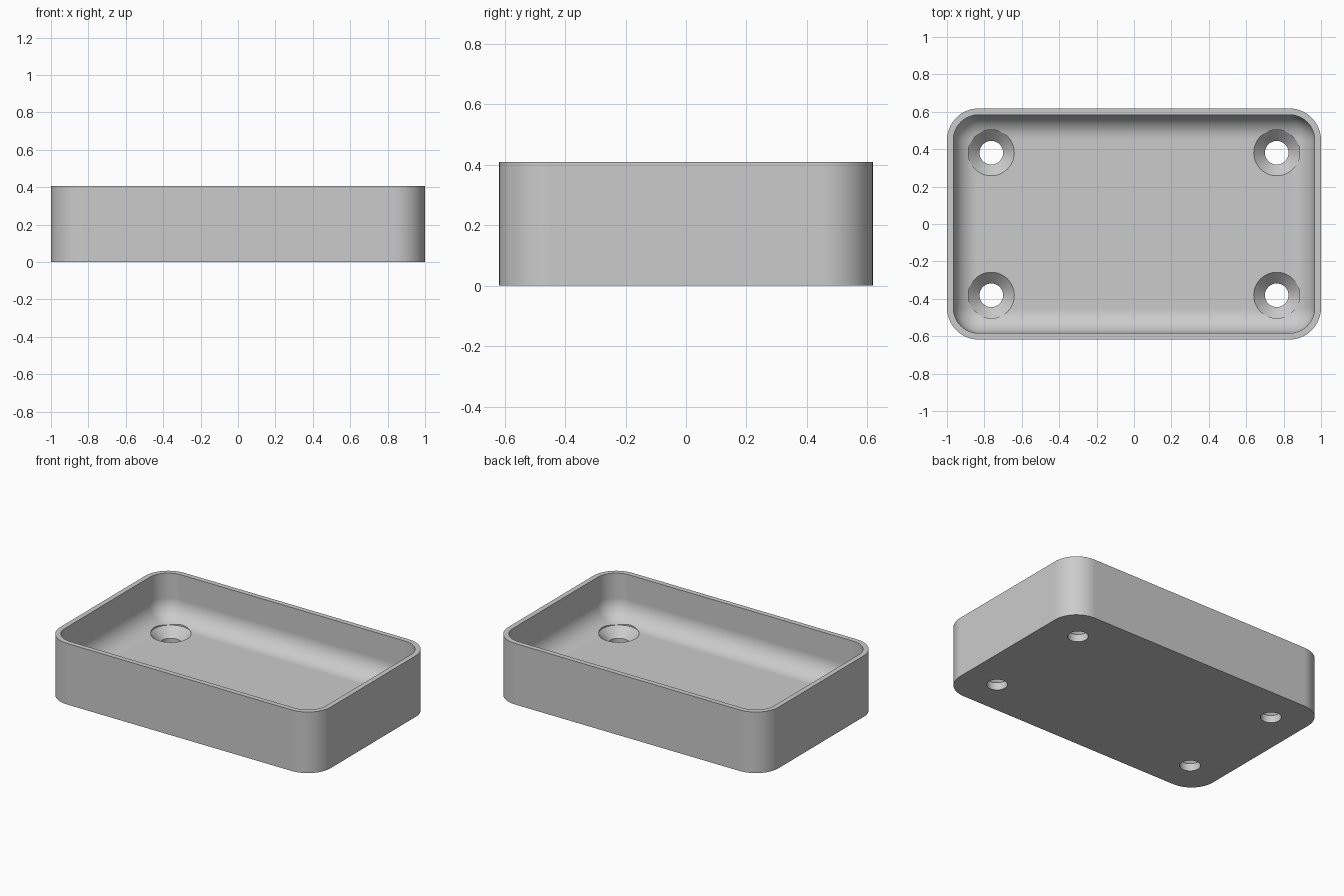
import bpy, bmesh
from math import sin, cos, pi

cube = bpy.data.objects.get("Cube")
if cube:
    bpy.data.objects.remove(cube, do_unlink=True)

HALF_X, HALF_Y, HEIGHT = 1.0, 0.618, 0.408
CORNER, WALL, FILLET, FLOOR = 0.17, 0.034, 0.13, 0.11
HOLE_X, HOLE_Y, HOLE_R, SINK_R = 0.763, 0.381, 0.063, 0.123
STEPS = 16

grey = bpy.data.materials.new("plain grey")
grey.use_nodes = True
grey.diffuse_color = (0.6, 0.6, 0.6, 1)
grey.node_tree.nodes["Principled BSDF"].inputs["Base Color"].default_value = grey.diffuse_color


def rounded_rect(inset, z):
    """Rounded rectangle, inset evenly from the outer outline."""
    r = CORNER - inset
    points = []
    for quarter, (sx, sy) in enumerate([(1, 1), (-1, 1), (-1, -1), (1, -1)]):
        for i in range(STEPS + 1):
            a = (quarter + i / STEPS) * pi / 2
            points.append((sx * (HALF_X - CORNER) + r * cos(a),
                           sy * (HALF_Y - CORNER) + r * sin(a), z))
    return points


def circle(x, y, r, z, sides=64):
    return [(x + r * cos(2 * pi * i / sides), y + r * sin(2 * pi * i / sides), z)
            for i in range(sides)]


def loft(bm, loops):
    """Skin a stack of equal loops and cap both ends."""
    rings = [[bm.verts.new(p) for p in loop] for loop in loops]
    for low, high in zip(rings, rings[1:]):
        for i in range(len(low)):
            j = (i + 1) % len(low)
            bm.faces.new((low[i], low[j], high[j], high[i]))
    bm.faces.new(rings[0][::-1])
    bm.faces.new(rings[-1])


def make_object(name, bm):
    bmesh.ops.recalc_face_normals(bm, faces=bm.faces)
    mesh = bpy.data.meshes.new(name)
    bm.to_mesh(mesh)
    bm.free()
    mesh.materials.append(grey)
    obj = bpy.data.objects.new(name, mesh)
    bpy.context.collection.objects.link(obj)
    return obj


# Tray: outer wall, rim, inner wall, then a rounded cove down to the floor
loops = [rounded_rect(0, 0), rounded_rect(0, HEIGHT), rounded_rect(WALL, HEIGHT)]
for i in range(STEPS + 1):
    a = i / STEPS * pi / 2
    loops.append(rounded_rect(WALL + FILLET * (1 - cos(a)), FLOOR + FILLET * (1 - sin(a))))
bm = bmesh.new()
loft(bm, loops)
tray = make_object("tray", bm)

# Countersunk screw holes
bm = bmesh.new()
for x in (-HOLE_X, HOLE_X):
    for y in (-HOLE_Y, HOLE_Y):
        loft(bm, [circle(x, y, HOLE_R, -0.1), circle(x, y, HOLE_R, 0.05),
                  circle(x, y, SINK_R, FLOOR), circle(x, y, SINK_R, 0.3)])
cutter = make_object("screw_hole_cutter", bm)
cutter.hide_render = True

cut = tray.modifiers.new("screw holes", 'BOOLEAN')
cut.operation = 'DIFFERENCE'
cut.solver = 'EXACT'
cut.object = cutter

bpy.ops.object.select_all(action='DESELECT')
tray.select_set(True)
bpy.context.view_layer.objects.active = tray
bpy.ops.object.modifier_apply(modifier=cut.name)
bpy.data.objects.remove(cutter, do_unlink=True)

# Smooth curves, crisp rim and hole edges
bpy.ops.object.shade_smooth_by_angle(angle=pi / 6)
weighted = tray.modifiers.new("even shading", 'WEIGHTED_NORMAL')
weighted.keep_sharp = True
